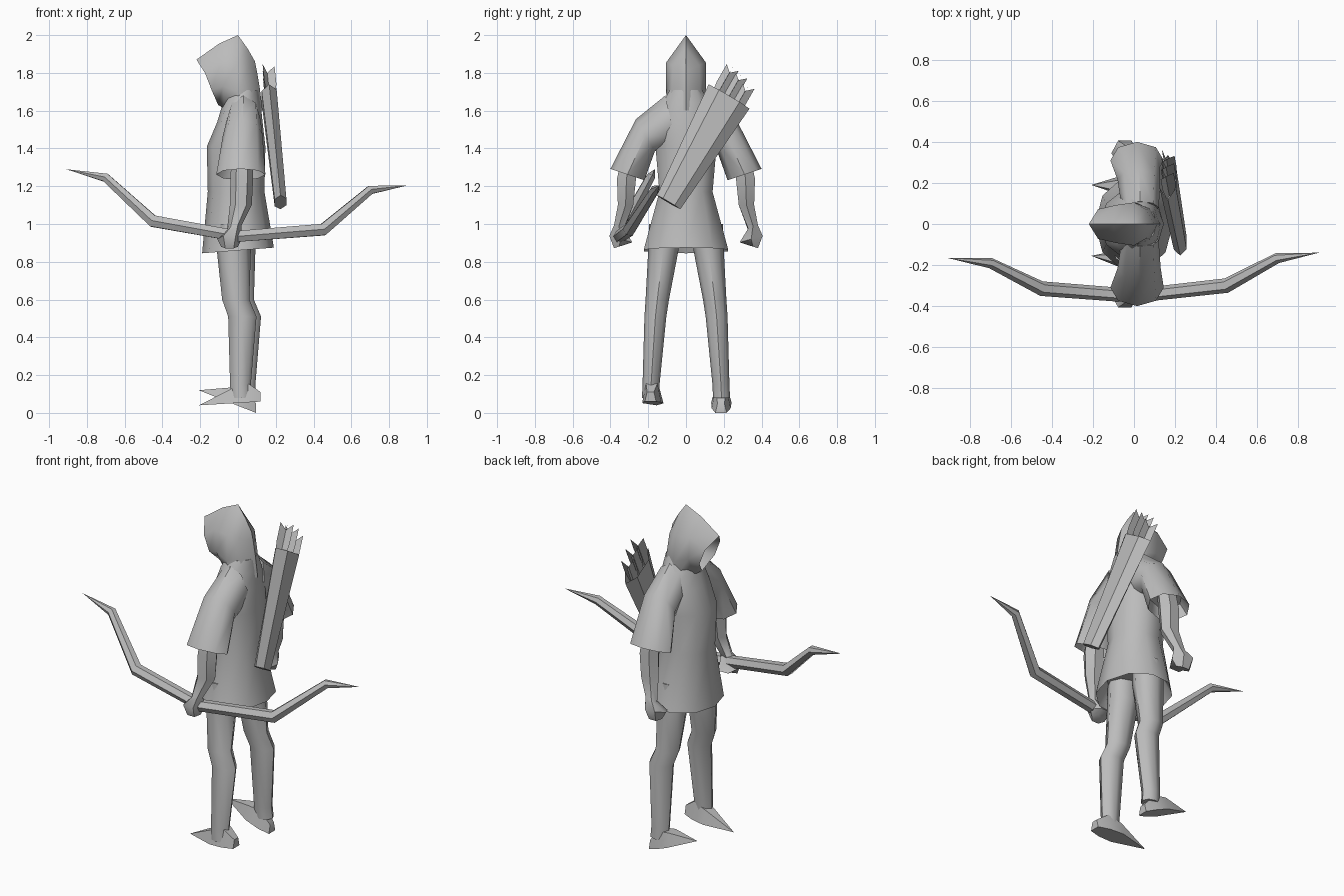
import bpy, bmesh, math
from mathutils import Vector as V

if "Cube" in bpy.data.objects:
    bpy.data.objects.remove(bpy.data.objects["Cube"])

grey = bpy.data.materials.new("plain grey")
grey.diffuse_color = (0.5, 0.5, 0.5, 1)
grey.use_nodes = True
grey.node_tree.nodes["Principled BSDF"].inputs["Base Color"].default_value = grey.diffuse_color


def skin(name, rings, cap_start=True, cap_end=True, angle=50):
    """Join closed rings of points into one surface."""
    bm = bmesh.new()
    rows = [[bm.verts.new(p) for p in r] for r in rings]
    n = len(rows[0])
    for a, b in zip(rows, rows[1:]):
        for i in range(n):
            j = (i + 1) % n
            bm.faces.new((a[i], a[j], b[j], b[i]))
    if cap_start:
        bm.faces.new(rows[0][::-1])
    if cap_end:
        bm.faces.new(rows[-1])
    bmesh.ops.remove_doubles(bm, verts=bm.verts, dist=0.0005)
    bmesh.ops.dissolve_degenerate(bm, edges=bm.edges, dist=0.0005)
    bmesh.ops.recalc_face_normals(bm, faces=bm.faces)
    me = bpy.data.meshes.new(name)
    bm.to_mesh(me)
    bm.free()
    ob = bpy.data.objects.new(name, me)
    bpy.context.collection.objects.link(ob)
    me.materials.append(grey)
    bpy.ops.object.select_all(action='DESELECT')
    ob.select_set(True)
    bpy.context.view_layer.objects.active = ob
    bpy.ops.object.shade_smooth_by_angle(angle=math.radians(angle))
    return ob


def oval(c, u, v, n):
    """Ring around c with half-axes u and v."""
    t = [2 * math.pi * i / n for i in range(n)]
    return [V(c) + V(u) * math.cos(a) + V(v) * math.sin(a) for a in t]


def limb(name, spec, n=8, **kw):
    return skin(name, [oval(c, u, v, n) for c, u, v in spec], **kw)


# Tunic, hollow under the hem
limb("tunic", [
    ((0, 0, 0.97), (0.14, 0, 0), (0, 0.17, 0)),
    ((0, 0, 0.86), (0.19, 0, 0.015), (0, 0.235, 0)),
    ((-0.01, 0, 1.17), (0.15, 0, 0), (0, 0.148, 0)),
    ((-0.01, 0, 1.41), (0.155, 0, 0), (0, 0.17, 0)),
    ((0.01, 0, 1.54), (0.12, 0, 0), (0, 0.17, 0)),
    ((0.02, 0, 1.64), (0.10, 0, 0), (0, 0.13, 0)),
    ((0.03, 0, 1.71), (0.08, 0, 0), (0, 0.09, 0))], n=10)

# Hood: half outlines from the face hollow back to the nape
halves = [
    [(-0.07, 0, 1.83), (-0.06, 0.055, 1.79), (-0.05, 0.055, 1.71), (-0.04, 0, 1.66)],
    [(-0.22, 0, 1.87), (-0.175, 0.072, 1.80), (-0.14, 0.072, 1.71), (-0.105, 0, 1.63)],
    [(-0.10, 0, 1.955), (-0.09, 0.092, 1.86), (-0.08, 0.092, 1.73), (-0.07, 0.03, 1.61)],
    [(0, 0, 2.0), (0, 0.105, 1.855), (0, 0.105, 1.70), (0, 0.1, 1.60)],
    [(0.05, 0, 1.93), (0.06, 0.07, 1.84), (0.075, 0.075, 1.72), (0.07, 0.09, 1.60)],
    [(0.09, 0, 1.86), (0.10, 0, 1.81), (0.115, 0, 1.72), (0.13, 0, 1.60)]]
skin("hood", [h + [(x, -y, z) for x, y, z in reversed(h)] for h in halves],
     cap_end=False)

for s, side in ((1, "left"), (-1, "right")):
    # Sleeve with a hollow cuff
    limb("sleeve_" + side, [
        ((0.03, s * 0.08, 1.55), (0.09, 0, 0), (0, s * 0.03, 0.13)),
        ((0.025, s * 0.215, 1.47), (0.105, 0, 0), (0, s * 0.05, 0.085)),
        ((0.015, s * 0.31, 1.262), (0.13, 0, 0), (0, s * 0.09, 0.03)),
        ((0.015, s * 0.285, 1.33), (0.10, 0, 0), (0, s * 0.065, 0.025))])
    # Forearm and fist
    limb("forearm_" + side, [
        ((0.02, s * 0.295, 1.36), (0.055, 0, 0), (0, s * 0.05, 0)),
        ((0.02, s * 0.315, 1.24), (0.06, 0, 0), (0, s * 0.058, 0)),
        ((0.015, s * 0.32, 1.10), (0.058, 0, 0), (0, s * 0.047, 0)),
        ((-0.02, s * 0.355, 0.98), (0.038, 0, 0.01), (0, s * 0.03, 0.01)),
        ((-0.045, s * 0.345, 0.92), (0.065, 0, 0), (0, s * 0.07, 0.02)),
        ((-0.045, s * 0.355, 0.88), (0.045, 0, 0), (0, s * 0.03, -0.01))], n=6)
    # Leg with bent knee; one leg sits slightly further back
    d = 0.012 * s
    limb("leg_" + side, [
        ((d - 0.01, s * 0.115, 1.0), (0.09, 0, 0), (0, 0.08, 0)),
        ((d - 0.01, s * 0.12, 0.86), (0.09, 0, 0), (0, 0.08, 0)),
        ((d, s * 0.152, 0.60), (0.072, 0, 0), (0, 0.062, 0)),
        ((d + 0.035, s * 0.162, 0.51), (0.075, 0, 0), (0, 0.058, 0)),
        ((d + 0.025, s * 0.185, 0.15), (0.055, 0, 0), (0, 0.045, 0)),
        ((d + 0.03, s * 0.188, 0.08), (0.055, 0, 0), (0, 0.045, 0))])

# Pointed feet: (heel x, heel z, toe z, heel y, toe y)
for side, hx, hz, tz, hy, ty in (("left", 0.095, 0.0, 0.12, 0.185, 0.19),
                                 ("right", 0.12, 0.06, 0.04, -0.188, -0.155)):
    rings = []
    for t, h, w in ((0, 0.05, 0.03), (0.2, 0.10, 0.05), (0.45, 0.08, 0.054), (1, 0, 0)):
        x, y = hx + (-0.208 - hx) * t, hy + (ty - hy) * t
        z = hz + (tz - hz) * t
        k = 0.6 * w
        rings.append([(x, y - w, z), (x, y + w, z), (x, y + k, z + h), (x, y - k, z + h)])
    skin("foot_" + side, rings, cap_end=False)

# Bow: tapered angular stave
path = [(-0.91, -0.165, 1.29, 0), (-0.70, -0.19, 1.245, 0.026), (-0.45, -0.315, 1.015, 0.036),
        (0, -0.35, 0.935, 0.034), (0.45, -0.30, 0.97, 0.036), (0.70, -0.165, 1.18, 0.026),
        (0.90, -0.14, 1.205, 0)]
rings = []
for i, (x, y, z, r) in enumerate(path):
    a, b = V(path[max(i - 1, 0)][:3]), V(path[min(i + 1, 6)][:3])
    t = (b - a).normalized()
    u = t.cross(V((0, 0.87, 0.5))).normalized()
    rings.append(oval((x, y, z), u * r, t.cross(u) * r, 6))
skin("bow", rings, cap_start=False, cap_end=False)

# Quiver slung across the back, hollow at the mouth
top, low = V((0.165, 0.228, 1.675)), V((0.225, -0.092, 1.115))
axis = (top - low).normalized()
wide = V((0, 0.86, -0.51))
deep = axis.cross(wide).normalized()
limb("quiver", [
    (low, wide * 0.072, deep * 0.036),
    (top, wide * 0.126, deep * 0.046),
    (top - axis * 0.08, wide * 0.10, deep * 0.034)], n=6, angle=30)

# Arrow feathers: three notched vanes around each shaft
for k, (off, lift) in enumerate(((-0.06, 0.15), (0.0, 0.14), (0.06, 0.11))):
    base = top + wide * off - axis * 0.08
    end = base + axis * (lift + 0.04)
    bm = bmesh.new()
    for j in range(3):
        a = 2 * math.pi * j / 3 + 0.5
        out = (wide * math.cos(a) + deep * math.sin(a)) * 0.042
        pts = [base, base + out * 0.6, end - axis * 0.07 + out, end + axis * 0.035 + out, end]
        bm.faces.new([bm.verts.new(p) for p in pts])
    me = bpy.data.meshes.new("arrow_feathers")
    bm.to_mesh(me)
    bm.free()
    me.materials.append(grey)
    ob = bpy.data.objects.new("arrow_feathers_%d" % (k + 1), me)
    bpy.context.collection.objects.link(ob)
